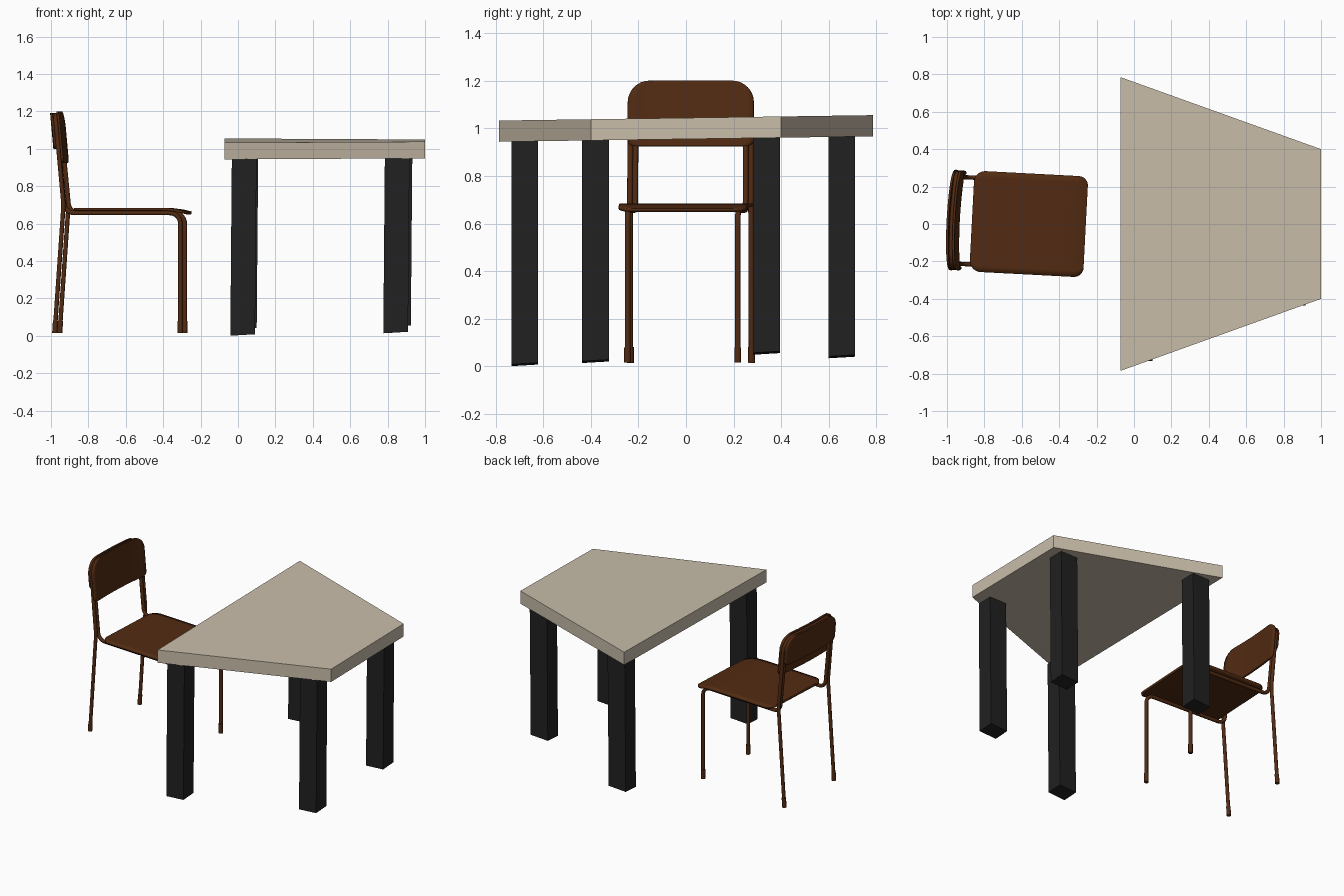
import bpy, bmesh, math
from mathutils import Vector

if "Cube" in bpy.data.objects:
    bpy.data.objects.remove(bpy.data.objects["Cube"])


def material(name, rgb):
    m = bpy.data.materials.new(name)
    m.diffuse_color = (*rgb, 1)
    m.use_nodes = True
    m.node_tree.nodes["Principled BSDF"].inputs["Base Color"].default_value = m.diffuse_color
    return m


STONE = material("pale_top", (0.58, 0.51, 0.40))
BLACK = material("black_leg", (0.015, 0.015, 0.015))
BROWN = material("brown", (0.085, 0.024, 0.006))


def add(name, data, mat, chair=False):
    ob = bpy.data.objects.new(name, data)
    bpy.context.collection.objects.link(ob)
    data.materials.append(mat)
    if chair:  # the chair is turned slightly
        ob.location = (-0.562, 0, 0)
        ob.rotation_euler = (0, 0, math.radians(-3))
    return ob


def prism(name, bottom, top, mat):
    n = len(bottom)
    faces = [list(range(n))[::-1], list(range(n, 2 * n))]
    faces += [(i, (i + 1) % n, n + (i + 1) % n, n + i) for i in range(n)]
    me = bpy.data.meshes.new(name)
    me.from_pydata(bottom + top, [], faces)
    return add(name, me, mat)


# Table top: trapezoid slab with a slight tilt
TILT = 0.0145
outline = [(-0.072, -0.785), (1.0, -0.4), (1.0, 0.4), (-0.072, 0.785)]
prism("table_top", [(x, y, 0.955 + TILT * y) for x, y in outline],
      [(x, y, 1.044 + TILT * y) for x, y in outline], STONE)

# Table legs: square posts with slightly sloping feet
for name, x, y, z in (("front_left", 0.025, -0.677, 0.008), ("front_right", 0.843, -0.38, 0.021),
                      ("back_left", 0.034, 0.655, 0.041), ("back_right", 0.858, 0.338, 0.056)):
    sq = [(-0.066, -0.056), (0.066, -0.056), (0.066, 0.056), (-0.066, 0.056)]
    prism("table_leg_" + name,
          [(x + a, y + b, z + 0.06 * (a + b)) for a, b in sq],
          [(x + a + 0.008, y + b, 0.955 + TILT * (y + b)) for a, b in sq], BLACK)


def fillet(points, radii, steps=8):
    """Round the inner corners of a path."""
    pts = [Vector(p) for p in points]
    out = [pts[0]]
    for i in range(1, len(pts) - 1):
        r = radii[i - 1]
        p = pts[i]
        a = p + (pts[i - 1] - p).normalized() * r
        b = p + (pts[i + 1] - p).normalized() * r
        if r == 0:
            out.append(p)
            continue
        for k in range(steps + 1):
            t = k / steps
            w = 0.8  # rational curve, close to a circular arc
            d = (1 - t) ** 2 + 2 * w * t * (1 - t) + t * t
            out.append((a * (1 - t) ** 2 + p * (2 * w * t * (1 - t)) + b * t * t) / d)
    return out + [pts[-1]]


def tube(name, points, radius):
    cu = bpy.data.curves.new(name, 'CURVE')
    cu.dimensions = '3D'
    cu.bevel_depth = radius
    cu.bevel_resolution = 3
    cu.use_fill_caps = True
    sp = cu.splines.new('POLY')
    sp.points.add(len(points) - 1)
    for q, p in zip(sp.points, points):
        q.co = (*p, 1)
    sp.use_smooth = True
    return add(name, cu, BROWN, True)


def panel(name, u0, u1, half, r0, r1, place, thick):
    """Rounded sheet: u runs between its ends, place(u, v) bends it."""
    n, cols = 8, 16
    ang = [math.pi / 2 * k / n for k in range(n + 1)]
    rows = [(u0 + r0 * (1 - math.cos(a)), half - r0 + r0 * math.sin(a)) for a in ang]
    rows += [(u0 + r0 + (u1 - r1 - u0 - r0) * k / 10, half) for k in range(1, 10)]
    rows += [(u1 - r1 * (1 - math.cos(a)), half - r1 + r1 * math.sin(a)) for a in ang[::-1]]
    bm = bmesh.new()
    grid = [[bm.verts.new(place(u, w * (2 * j / cols - 1))) for j in range(cols + 1)]
            for u, w in rows]
    for i in range(len(rows) - 1):
        for j in range(cols):
            bm.faces.new((grid[i][j], grid[i][j + 1], grid[i + 1][j + 1], grid[i + 1][j]))
    bmesh.ops.recalc_face_normals(bm, faces=bm.faces)
    me = bpy.data.meshes.new(name)
    bm.to_mesh(me)
    bm.free()
    ob = add(name, me, BROWN, True)
    mod = ob.modifiers.new("thickness", 'SOLIDIFY')
    mod.thickness = thick
    mod.offset = 0
    bpy.ops.object.select_all(action='DESELECT')
    ob.select_set(True)
    bpy.context.view_layer.objects.active = ob
    bpy.ops.object.shade_smooth_by_angle()


def back_x(z):
    """Lean of the chair back."""
    return -0.358 - 0.092 * (z - 0.70)


# Seat with a front lip curving down
panel("seat", -0.305, 0.302, 0.27, 0.06, 0.05,
      lambda u, v: (u, v, 0.677 - 0.020 * (max(0, u - 0.16) / 0.14) ** 2), 0.015)

# Backrest: a taller front sheet and a shorter rear sheet around the tubes
for name, lo, hi, half, off in (("backrest_front", 0.925, 1.2, 0.265, 0.017),
                                ("backrest_rear", 1.0, 1.192, 0.257, -0.017)):
    panel(name, lo, hi, half, 0.03, 0.09,
          lambda u, v: (back_x(u) + off - 0.014 * (1 - (v / half) ** 2), v, u), 0.012)

# Side frames: front leg, seat rail and inner upright in one bent tube
for s, side in ((-1, "right"), (1, "left")):
    y = 0.232 * s
    tube("side_frame_" + side,
         fillet([(0.266, y, 0.02), (0.266, y, 0.657), (-0.352, y, 0.657), (back_x(1.1), y, 1.1)],
                (0.06, 0.05)), 0.012)
    # Feet
    tube("front_foot_" + side, [(0.266, y, 0.015), (0.266, y, 0.08)], 0.0145)
    tube("back_foot_" + side, [(-0.405, 0.255 * s, 0.015), (-0.401, 0.255 * s, 0.08)], 0.0145)

# Back legs running up and joining in a loop behind the backrest
zt = 1.18
half_loop = [(-0.405, 0.255, 0.02), (back_x(0.70), 0.255, 0.70), (back_x(zt), 0.252, zt)]
tube("back_leg_loop",
     fillet(half_loop + [(back_x(zt) - 0.012, 0, zt)] + [(x, -y, z) for x, y, z in half_loop[::-1]],
            (0.03, 0.09, 0.1, 0.09, 0.03)), 0.012)
